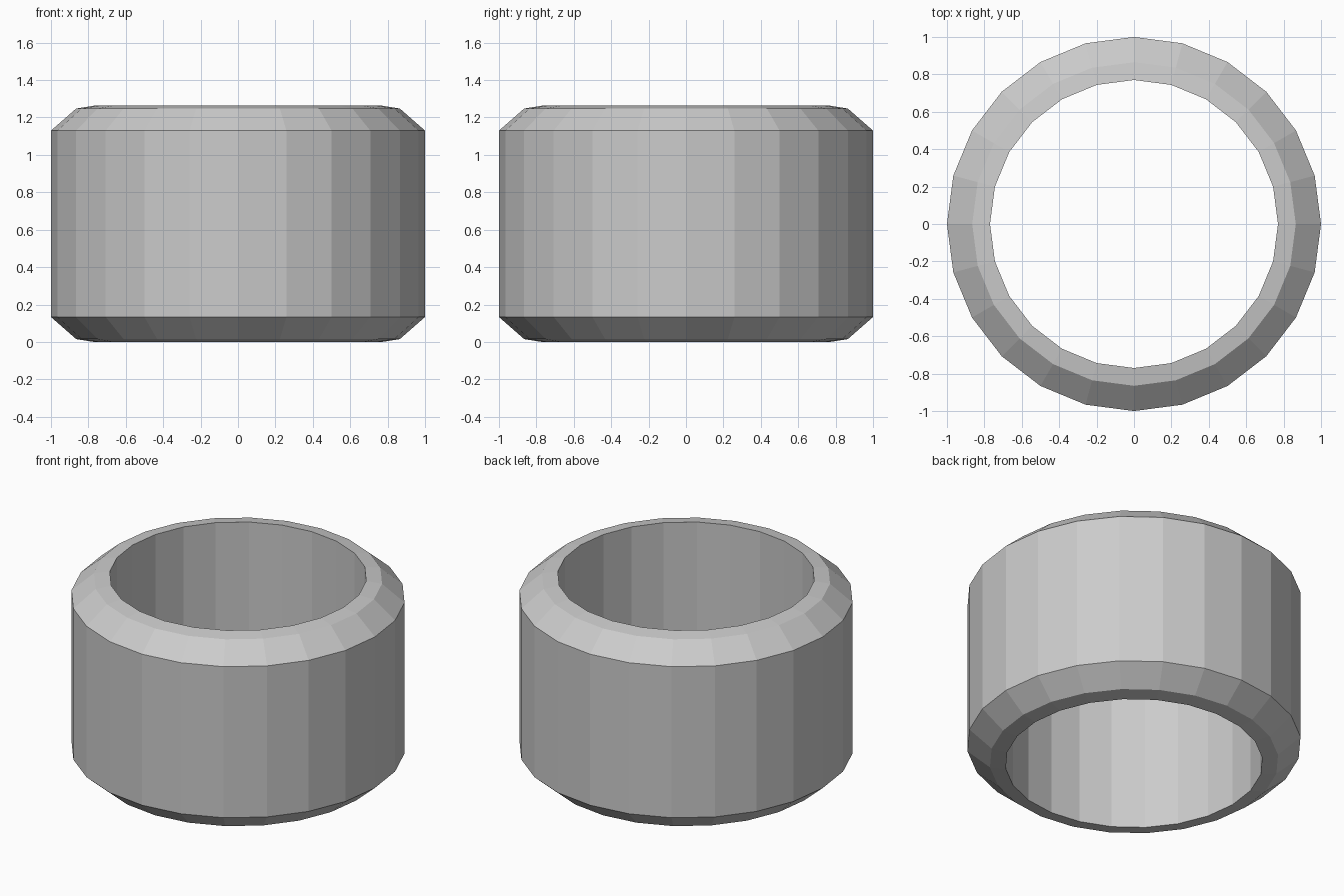
import bpy, bmesh
from math import cos, sin, tau

if "Cube" in bpy.data.objects:
    bpy.data.objects.remove(bpy.data.objects["Cube"])

SIDES = 24
# Closed cross-section of the ring: (radius, height)
PROFILE = [(0.77, 0.0), (0.865, 0.015), (1.0, 0.133),
           (1.0, 1.13), (0.865, 1.248), (0.77, 1.263)]

# Revolve the cross-section into a chamfered ring
bm = bmesh.new()
rings = []
for i in range(SIDES):
    a = tau * i / SIDES
    rings.append([bm.verts.new((r * cos(a), r * sin(a), z)) for r, z in PROFILE])

n = len(PROFILE)
for i in range(SIDES):
    here, there = rings[i], rings[(i + 1) % SIDES]
    for j in range(n):
        k = (j + 1) % n
        bm.faces.new((here[j], there[j], there[k], here[k]))
bmesh.ops.recalc_face_normals(bm, faces=bm.faces)

mesh = bpy.data.meshes.new("ring")
bm.to_mesh(mesh)
bm.free()
bpy.context.collection.objects.link(bpy.data.objects.new("ring", mesh))
